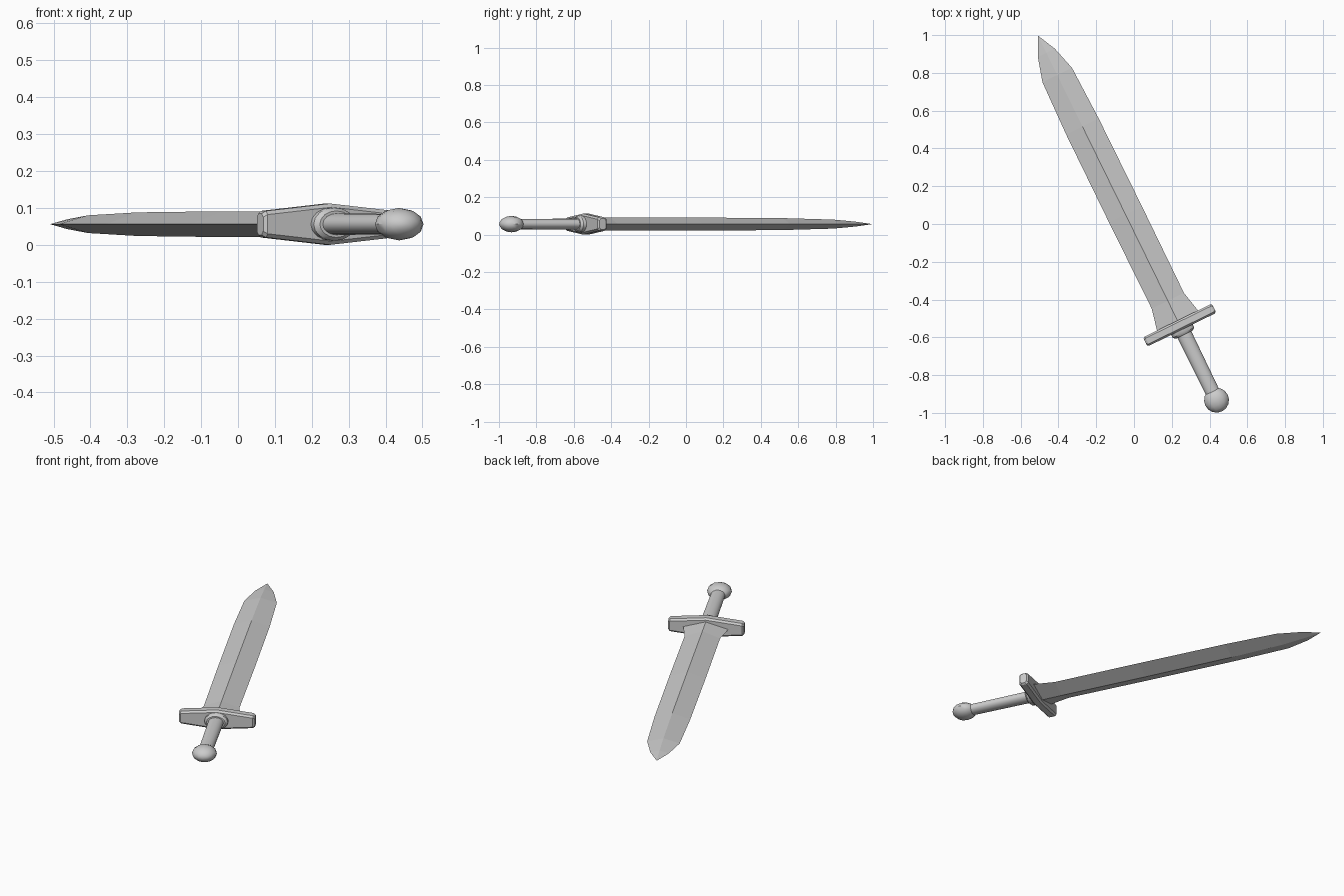
import bpy, bmesh, math
from mathutils import Matrix, Vector

cube = bpy.data.objects.get("Cube")
if cube:
    bpy.data.objects.remove(cube, do_unlink=True)

grey = bpy.data.materials.new("plain grey")
grey.use_nodes = True
COLOUR = (0.6, 0.6, 0.6, 1)
grey.diffuse_color = COLOUR
grey.node_tree.nodes["Principled BSDF"].inputs["Base Color"].default_value = COLOUR

# Sword lies flat: local y runs from the guard to the tip, local x along the guard
PLACE = Matrix.Translation((0.242, -0.535, 0.056)) @ Matrix.Rotation(0.4556, 4, 'Z')


def loft(name, rings, smooth=False):
    """Skin a list of equal-sized point rings and cap both ends."""
    bm = bmesh.new()
    loops = [[bm.verts.new(PLACE @ Vector(p)) for p in ring] for ring in rings]
    n = len(loops[0])
    for a, b in zip(loops, loops[1:]):
        for i in range(n):
            j = (i + 1) % n
            bm.faces.new((a[i], a[j], b[j], b[i]))
    bm.faces.new(loops[0][::-1])
    bm.faces.new(loops[-1])
    bmesh.ops.remove_doubles(bm, verts=bm.verts, dist=0.0002)
    bmesh.ops.recalc_face_normals(bm, faces=bm.faces)
    mesh = bpy.data.meshes.new(name)
    bm.to_mesh(mesh)
    bm.free()
    mesh.materials.append(grey)
    obj = bpy.data.objects.new(name, mesh)
    bpy.context.collection.objects.link(obj)
    if smooth:
        bpy.ops.object.select_all(action='DESELECT')
        obj.select_set(True)
        bpy.context.view_layer.objects.active = obj
        bpy.ops.object.shade_smooth_by_angle(angle=math.radians(40))
    return obj


def ellipse(y, rx, rz, n=16):
    return [(rx * math.cos(2 * math.pi * i / n), y, rz * math.sin(2 * math.pi * i / n))
            for i in range(n)]


# Blade: diamond section, (distance from guard, half width, half thickness)
blade = [(0.0, 0.127, 0.036), (0.03, 0.12, 0.036), (0.143, 0.095, 0.035),
         (0.65, 0.097, 0.035), (1.17, 0.096, 0.032), (1.474, 0.087, 0.024),
         (1.605, 0.05, 0.013), (1.707, 0.0001, 0.0001)]
loft("blade", [[(w, y, 0), (0, y, h), (-w, y, 0), (0, y, -h)] for y, w, h in blade])


# Guard: chamfered bar, tallest in the middle
def bar_section(x, d, h, c=0.01):
    return [(x, d, h - c), (x, d - c, h), (x, c - d, h), (x, -d, h - c),
            (x, -d, c - h), (x, c - d, -h), (x, d - c, -h), (x, d, c - h)]


loft("guard", [bar_section(x, d, h) for x, d, h in
               [(-0.203, 0.02, 0.029), (-0.193, 0.027, 0.036), (0, 0.027, 0.056),
                (0.193, 0.027, 0.036), (0.203, 0.02, 0.029)]])

# Collar where the grip meets the guard
loft("collar", [ellipse(-0.02, 0.063, 0.045), ellipse(-0.045, 0.063, 0.045),
                ellipse(-0.056, 0.05, 0.036)], True)

# Grip
loft("grip", [ellipse(-0.04, 0.041, 0.029), ellipse(-0.41, 0.038, 0.028)], True)

# Pommel: flattened ball with its poles on the grip axis
pommel = []
for k in range(9):
    a = math.pi * k / 8
    r = max(math.sin(a), 0.0001)
    pommel.append(ellipse(-0.443 + 0.066 * math.cos(a), 0.066 * r, 0.044 * r, 12))
loft("pommel", pommel, True)
